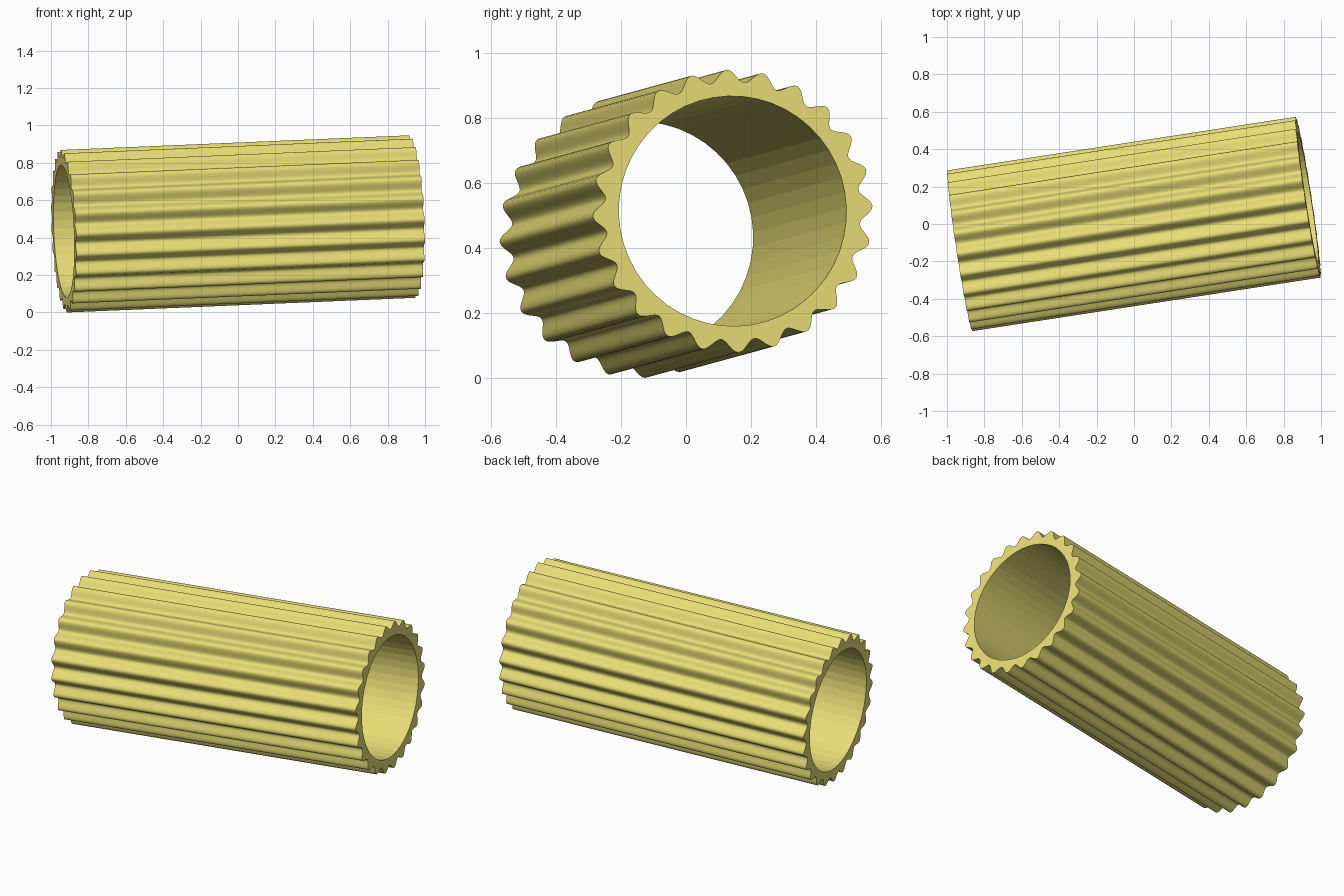
import bpy, bmesh
from math import sin, cos, pi, tau, atan2, asin, radians
from mathutils import Vector, Euler

if "Cube" in bpy.data.objects:
    bpy.data.objects.remove(bpy.data.objects["Cube"])

TEETH, STEPS, FACETS = 24, 16, 48
N = TEETH * STEPS
LENGTH = 1.886
R_TIP, R_ROOT, R_BORE = 0.435, 0.397, 0.354
PHASE = radians(2)


def ribbed_radius(a):
    """Rounded ribs around the outside."""
    return (R_TIP + R_ROOT) / 2 + (R_TIP - R_ROOT) / 2 * cos(TEETH * a)


def bore_radius(a):
    """Faceted inner bore."""
    step = tau / FACETS
    return R_BORE * cos(step / 2) / cos(a % step - step / 2)


def ring(bm, x, radius):
    verts = []
    for i in range(N):
        a = tau * i / N
        r = radius(a)
        verts.append(bm.verts.new((x, r * cos(a + PHASE), r * sin(a + PHASE))))
    return verts


def bridge(bm, a, b, smooth):
    for i in range(N):
        j = (i + 1) % N
        bm.faces.new((a[i], a[j], b[j], b[i])).smooth = smooth


# ribbed tube: outer wall, two end faces, bore
bm = bmesh.new()
h = LENGTH / 2
loops = [ring(bm, -h, ribbed_radius), ring(bm, h, ribbed_radius),
         ring(bm, h, bore_radius), ring(bm, -h, bore_radius)]
for k in range(4):
    bridge(bm, loops[k], loops[(k + 1) % 4], smooth=(k == 0))
bmesh.ops.recalc_face_normals(bm, faces=bm.faces)
mesh = bpy.data.meshes.new("ribbed_tube")
for e in bm.edges:
    e.smooth = not (e.calc_face_angle(0) > radians(40))
bm.to_mesh(mesh)
bm.free()

tube = bpy.data.objects.new("ribbed_tube", mesh)
bpy.context.collection.objects.link(tube)

# tilt of the tube axis
tube.rotation_euler = Euler((0, -asin(0.0415), atan2(0.152, 0.9875)))
low = min((tube.rotation_euler.to_matrix() @ v.co).z for v in mesh.vertices)
tube.location = Vector((0, 0, -low))

mat = bpy.data.materials.new("yellow_plastic")
mat.diffuse_color = (0.80, 0.72, 0.18, 1)
mat.use_nodes = True
mat.node_tree.nodes["Principled BSDF"].inputs["Base Color"].default_value = mat.diffuse_color
mesh.materials.append(mat)
